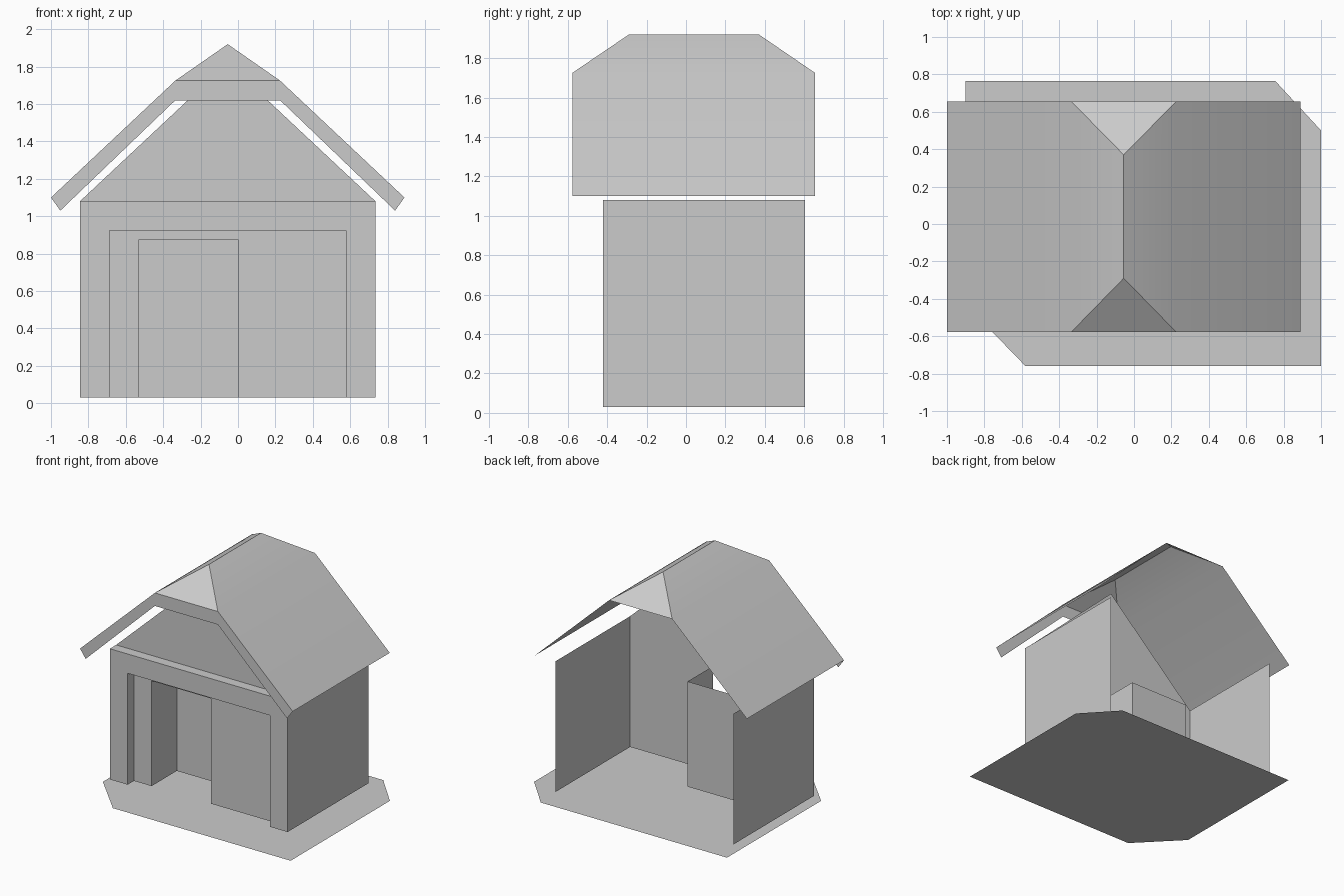
import bpy, math

old = bpy.data.objects.get("Cube")
if old:
    bpy.data.objects.remove(old, do_unlink=True)

grey = bpy.data.materials.new("plain_grey")
grey.use_nodes = True
grey.diffuse_color = (0.6, 0.6, 0.6, 1)
grey.node_tree.nodes["Principled BSDF"].inputs["Base Color"].default_value = (0.6, 0.6, 0.6, 1)

MID = -0.055                     # centre line of the house in x
FRONT, WALL, BACK = -0.42, -0.34, 0.605
LOW, EAVE = 0.03, 1.08
HALF = 0.79                      # half width of the house


def part(name, verts, faces):
    mesh = bpy.data.meshes.new(name)
    mesh.from_pydata(verts, [], faces)
    mesh.update()
    mesh.materials.append(grey)
    obj = bpy.data.objects.new(name, mesh)
    bpy.context.collection.objects.link(obj)
    return obj


def upright(name, outline, y):
    """Flat sheet facing the front, from an x-z outline."""
    return part(name, [(x, y, z) for x, z in outline], [range(len(outline))])


def strip(name, path, y0, y1):
    """Sheet swept in y along an x-z path."""
    n = len(path)
    verts = [(x, y, z) for y in (y0, y1) for x, z in path]
    return part(name, verts, [(i, i + 1, n + i + 1, n + i) for i in range(n - 1)])


def rect(x0, x1, z0, z1):
    return [(x0, z0), (x1, z0), (x1, z1), (x0, z1)]


def mirrored(half):
    """Complete a right-hand half path (offsets from centre) with its mirror."""
    return [(MID + x, z) for x, z in half] + [(MID - x, z) for x, z in reversed(half)]


# Ground slab, a flat sheet with clipped corners
ground = [(-0.9, -0.43), (-0.58, -0.76), (1, -0.76), (1, 0.5), (0.755, 0.765), (-0.9, 0.765)]
part("ground_base", [(x, y, 0) for x, y in ground], [range(len(ground))])

# Side walls; the back stays open
for name, s in (("left_wall", 1), ("right_wall", -1)):
    x = MID + s * HALF
    ends = [(FRONT, LOW), (BACK, LOW), (BACK, EAVE), (FRONT, EAVE)]
    part(name, [(x, y, z) for y, z in ends[::s]], [range(4)])

# Porch frame around the wide opening, with its ledge and reveals
opening = mirrored([(0.632, LOW), (0.632, 0.925)])
outer = mirrored([(HALF, LOW), (HALF, EAVE)])
upright("porch_frame", outer + opening[::-1], FRONT)
strip("porch_reveal", opening, FRONT, WALL)
strip("porch_ledge", outer[1:3], FRONT, WALL)
for name, s in (("left_post_foot", 1), ("right_post_foot", -1)):
    strip(name, [(MID + s * 0.632, LOW), (MID + s * HALF, LOW)], FRONT, WALL)

# Recessed front wall with gable and doorway
DOOR_L, DOOR_R, DOOR_TOP, NICHE = -0.53, 0.0, 0.875, -0.02
gable = [(MID + HALF, LOW), (MID + HALF, EAVE), (MID, 1.82), (MID - HALF, EAVE), (MID - HALF, LOW)]
doorway = [(DOOR_L, LOW), (DOOR_L, DOOR_TOP), (DOOR_R, DOOR_TOP), (DOOR_R, LOW)]
upright("front_wall", gable + doorway, WALL)

# Entrance niche behind the doorway, open on top
upright("niche_back", rect(DOOR_L, DOOR_R, LOW, DOOR_TOP), NICHE)
for name, x in (("niche_left_side", DOOR_R), ("niche_right_side", DOOR_L)):
    strip(name, [(x, LOW), (x, DOOR_TOP)], WALL, NICHE)

# Window plates
upright("shop_window", rect(0.08, 0.497, 0.32, 0.793), WALL - 0.004)
upright("gable_window", rect(-0.214, 0.102, 1.19, 1.425), WALL - 0.004)

# Roof sheet: eaves, bend and ridge, with clipped ends
ROOF_F, ROOF_B = -0.577, 0.655
SPAN, BEND, TOP = 0.945, 0.28, 1.725
verts = []
for end, ridge in ((ROOF_F, -0.29), (ROOF_B, 0.37)):
    verts += [(MID - SPAN, end, 1.1), (MID - BEND, end, TOP), (MID, ridge, 1.92),
              (MID + BEND, end, TOP), (MID + SPAN, end, 1.1)]
slopes = [(i, i + 1, i + 6, i + 5) for i in range(4)]
roof = part("roof", verts, [f[::-1] for f in slopes] + [(1, 3, 2), (8, 6, 7)])
bpy.ops.object.select_all(action="DESELECT")
roof.select_set(True)
bpy.context.view_layer.objects.active = roof
bpy.ops.object.shade_smooth_by_angle(angle=math.radians(25))

# Front fascia board under the roof edge
top_edge = mirrored([(SPAN, 1.1), (BEND, TOP)])
under_edge = mirrored([(0.895, 1.03), (BEND, 1.62)])
for i, name in enumerate(("left_fascia", "middle_fascia", "right_fascia")):
    upright(name, [top_edge[i], top_edge[i + 1], under_edge[i + 1], under_edge[i]][::-1], ROOF_F)
